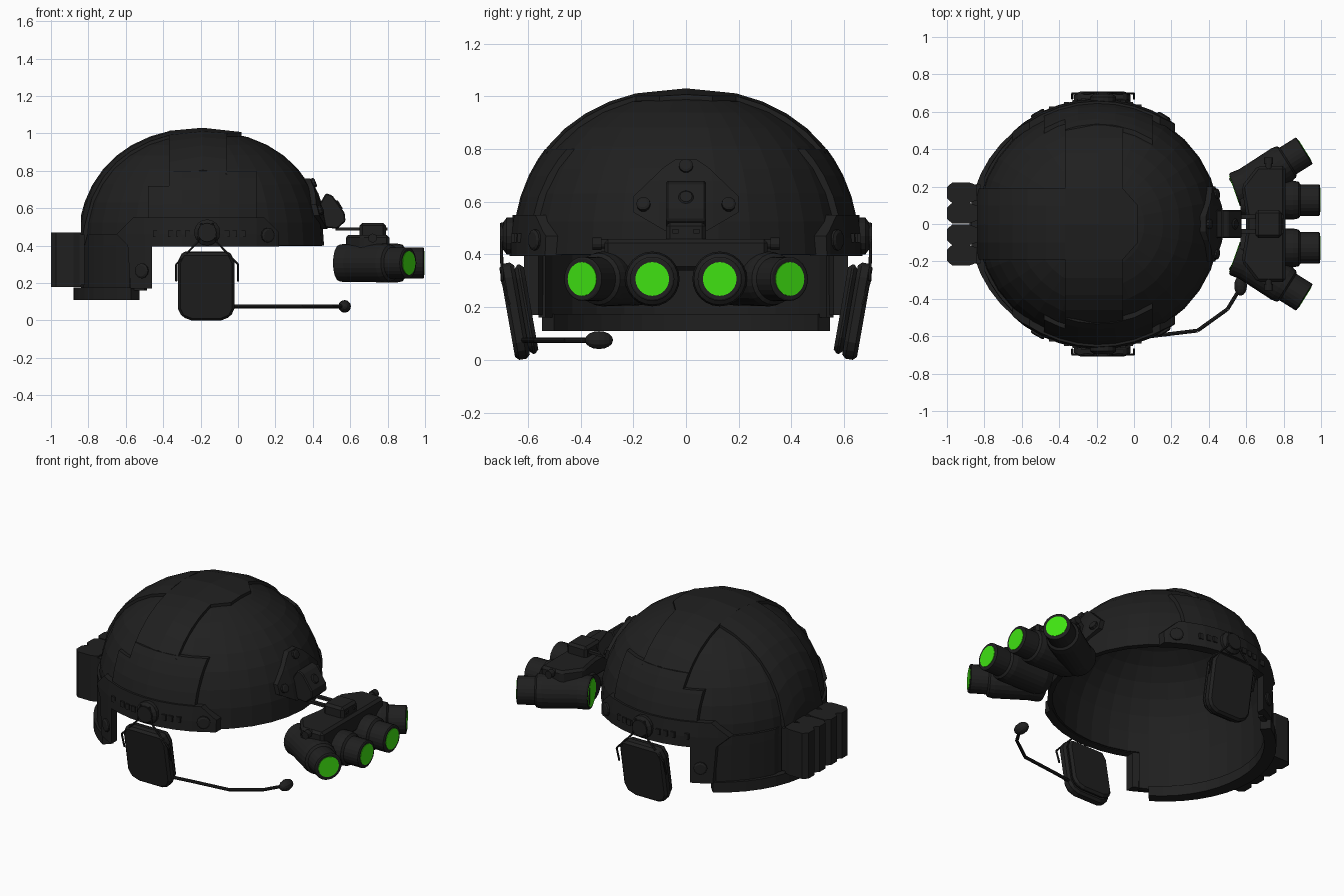
import bpy, bmesh
from math import sin, cos, pi, sqrt, hypot, radians
from mathutils import Vector, Matrix

if "Cube" in bpy.data.objects:
    bpy.data.objects.remove(bpy.data.objects["Cube"])

CX, RX, RY, BASE, H, E = -0.19, 0.65, 0.64, 0.40, 0.613, 2.2


def material(name, col):
    m = bpy.data.materials.new(name)
    m.diffuse_color = col
    m.use_nodes = True
    m.node_tree.nodes["Principled BSDF"].inputs["Base Color"].default_value = m.diffuse_color
    return m


DARK = material("matte_black", (0.014, 0.014, 0.014, 1))
GREEN = material("green_glass", (0.05, 0.76, 0.006, 1))


def add(name, bm, mirror=False, mat=DARK, bevel=0):
    bmesh.ops.recalc_face_normals(bm, faces=bm.faces[:])
    me = bpy.data.meshes.new(name)
    bm.to_mesh(me)
    bm.free()
    me.materials.append(mat)
    ob = bpy.data.objects.new(name, me)
    bpy.context.collection.objects.link(ob)
    if bevel:
        b = ob.modifiers.new("bevel", 'BEVEL')
        b.width, b.segments = bevel, 1
    if mirror:
        m = ob.modifiers.new("mirror", 'MIRROR')
        m.use_axis = (False, True, False)
        m.use_clip = False
        m.use_mirror_merge = False
    return ob


def lathe(bm, p, d, prof, n=20):
    """Closed turned form along direction d from p; prof = (distance, radius)."""
    d = Vector(d).normalized()
    q = d.to_track_quat('Z', 'Y')
    rings = [[bm.verts.new(Vector(p) + q @ Vector((r * cos(2*pi*i/n), r * sin(2*pi*i/n), t)))
              for i in range(n)] for t, r in prof]
    for a, b in zip(rings, rings[1:]):
        for i in range(n):
            bm.faces.new((a[i], a[(i+1) % n], b[(i+1) % n], b[i]))
    bm.faces.new(rings[0])
    bm.faces.new(rings[-1])


def pipe(bm, pts, r, n=8):
    for a, b in zip(pts, pts[1:]):
        a, b = Vector(a), Vector(b)
        lathe(bm, a, b - a, [(0, r), ((b - a).length, r)], n)


def prism(bm, pts, lo, hi, axis):
    """Extrude a 2D outline along an axis."""
    def v(u, w, t):
        return bm.verts.new({'x': (t, u, w), 'y': (u, t, w), 'z': (u, w, t)}[axis])
    a = [v(u, w, lo) for u, w in pts]
    b = [v(u, w, hi) for u, w in pts]
    for i in range(len(pts)):
        j = (i + 1) % len(pts)
        bm.faces.new((a[i], a[j], b[j], b[i]))
    bm.faces.new(a)
    bm.faces.new(b)


def box(bm, x0, x1, y0, y1, z0, z1):
    prism(bm, [(x0, y0), (x1, y0), (x1, y1), (x0, y1)], z0, z1, 'z')


def rho(z, s=0):
    t = min(1, max(0, (z - BASE) / (H + s)))
    return (1 - t**E)**(1/E)


def on_dome(u, w, axis, s):
    """Project a 2D point onto the dome, offset by s."""
    rx, ry = RX + s, RY + s
    if axis == 'y':
        return u, ry * sqrt(max(0, rho(w, s)**2 - ((u - CX)/rx)**2)), w
    if axis == 'x':
        return CX + rx * sqrt(max(0, rho(w, s)**2 - (u/ry)**2)), u, w
    q = min(1, hypot((u - CX)/rx, w/ry))
    return u, w, BASE + (H + s) * (1 - q**E)**(1/E)


def patch(name, pts, axis, s, cuts_u, cuts_w, mirror=False, sink=0.03):
    bm = bmesh.new()
    bm.faces.new([bm.verts.new((u, w, 0)) for u, w in pts])
    for cuts, no in ((cuts_u, (1, 0, 0)), (cuts_w, (0, 1, 0))):
        for c in cuts:
            bmesh.ops.bisect_plane(bm, geom=bm.verts[:] + bm.edges[:] + bm.faces[:],
                                   plane_co=Vector(no) * c, plane_no=no)
    old = bm.verts[:]
    ret = bmesh.ops.extrude_face_region(bm, geom=bm.faces[:])
    new = [g for g in ret['geom'] if isinstance(g, bmesh.types.BMVert)]
    for vs, o in ((old, s - sink), (new, s)):
        for v in vs:
            v.co = on_dome(v.co.x, v.co.y, axis, o)
    return add(name, bm, mirror)


# Helmet shell: faceted dome with a lower skirt at the rear only
bm = bmesh.new()
N = 32
prof = [(1, 0.16), (1, BASE)] + [(cos(k*pi/18)**(2/E), BASE + H*sin(k*pi/18)**(2/E)) for k in range(1, 9)]
rings = [[bm.verts.new((CX + RX*r*cos(2*pi*i/N), RY*r*sin(2*pi*i/N), z)) for i in range(N)] for r, z in prof]
for a, b in zip(rings, rings[1:]):
    for i in range(N):
        bm.faces.new((a[i], a[(i+1) % N], b[(i+1) % N], b[i]))
top = bm.verts.new((CX, 0, BASE + H))
for i in range(N):
    bm.faces.new((rings[-1][i], rings[-1][(i+1) % N], top))
low = [f for f in bm.faces if f.calc_center_median().z < BASE - 0.02]
geom = set(low) | {e for f in low for e in f.edges} | {v for f in low for v in f.verts}
bmesh.ops.bisect_plane(bm, geom=list(geom), plane_co=(-0.5, 0, 0), plane_no=(1, 0, 0))
bmesh.ops.delete(bm, geom=[f for f in bm.faces if f.calc_center_median().z < BASE - 0.02
                           and f.calc_center_median().x > -0.5], context='FACES')
shell = add("helmet_shell", bm)
sol = shell.modifiers.new("thickness", 'SOLIDIFY')
sol.thickness, sol.offset = 0.03, -1

# Rear lower trim strip
bm = bmesh.new()
arc = [pi - 0.985 + 1.97*i/14 for i in range(15)]
outer = [(CX + 0.69*cos(t), 0.655*sin(t)) for t in arc]
inner = [(CX + 0.61*cos(t), 0.60*sin(t)) for t in reversed(arc)]
prism(bm, outer + inner, 0.11, 0.175, 'z')
add("rear_trim", bm)

# Fabric pads
steps = [-0.8 + 0.1*i for i in range(12)]
patch("crown_pad", [(-0.37, -0.53), (-0.06, -0.53), (-0.06, -0.19), (0.02, -0.1), (0.02, 0.1),
                    (-0.06, 0.19), (-0.06, 0.53), (-0.37, 0.53)], 'z', 0.017,
      [-0.19], [-0.46, -0.38, -0.29, -0.19, 0, 0.19, 0.29, 0.38, 0.46])
patch("rear_pad", [(-0.84, -0.19), (-0.37, -0.19), (-0.37, 0.19), (-0.84, 0.19)], 'z', 0.015,
      [-0.82, -0.78, -0.72, -0.65, -0.57, -0.47], [-0.1, 0, 0.1])
patch("side_pad", [(-0.48, 0.54), (0.10, 0.54), (0.10, 0.80), (-0.37, 0.80), (-0.37, 0.72), (-0.48, 0.72)],
      'y', 0.018, steps, [0.62, 0.70, 0.76], True)
patch("rear_side_panel", [(-0.80, 0.17), (-0.58, 0.17), (-0.58, 0.46), (-0.80, 0.46)], 'y', 0.012,
      [-0.77, -0.72, -0.65], [0.40], True)

# Side rails with bolts and slots
patch("side_rail", [(-0.575, 0.17), (-0.46, 0.17), (-0.46, 0.395), (0.22, 0.395), (0.22, 0.47),
                    (0.14, 0.55), (-0.56, 0.55), (-0.65, 0.46), (-0.59, 0.40)], 'y', 0.03, steps, [0.46], True, 0.05)
bm = bmesh.new()
for x, z in ((-0.51, 0.265), (0.155, 0.455)):
    p = Vector(on_dome(x, z, 'y', 0.022))
    lathe(bm, p, (p.x - CX, p.y, 0), [(0, 0.04), (0.014, 0.04), (0.02, 0.03)], 12)
for x in (-0.44, -0.36, -0.315, -0.27, -0.06, -0.02, 0.025):
    p = on_dome(x, 0.46, 'y', 0.03)
    box(bm, x - 0.014, x + 0.014, p[1] - 0.02, p[1] + 0.006, 0.445, 0.48)
add("rail_fittings", bm, True)

# Headset: hub, wire arms, tilted ear cup and cushion
bm = bmesh.new()
lathe(bm, (-0.165, 0.65, 0.47), (0, 1, 0), [(0, 0.07), (0.03, 0.07), (0.045, 0.05), (0.055, 0.05)], 16)
add("headset_hub", bm, True)
bm = bmesh.new()
for s in (1, -1):
    pipe(bm, [(-0.165 + s*0.03, 0.697, 0.52), (-0.165 + s*0.05, 0.70, 0.42),
              (-0.165 + s*0.165, 0.697, 0.30), (-0.165 + s*0.165, 0.67, 0.21)], 0.006, 6)
add("headset_wires", bm, True)
half = [(0.08, -0.185), (0.13, -0.165), (0.152, -0.12), (0.152, 0.13), (0.125, 0.185)]
cup = half + [(-x, z) for x, z in reversed(half)]
tilt = Matrix.Translation((-0.17, 0.637, 0.187)) @ Matrix.Rotation(radians(-10), 4, 'X')
for name, k, y0, y1 in (("ear_cup", 1, -0.015, 0.042), ("ear_cushion", 0.93, -0.05, -0.014)):
    bm = bmesh.new()
    prism(bm, [(x*k, z*k) for x, z in cup], y0, y1, 'y')
    bmesh.ops.transform(bm, matrix=tilt, verts=bm.verts[:])
    add(name, bm, True, bevel=0.014)

# Microphone boom and tip on one side
bm = bmesh.new()
pipe(bm, [(-0.05, -0.62, 0.075), (0.09, -0.60, 0.075), (0.34, -0.57, 0.075), (0.5, -0.455, 0.075), (0.57, -0.34, 0.075)], 0.01)
add("mic_boom", bm)
bm = bmesh.new()
lathe(bm, (0.57, -0.33, 0.075), (0, 1, 0), [(-0.053*cos(pi*i/8), 0.033*sin(pi*i/8) + 0.001) for i in range(9)], 12)
add("mic_tip", bm)

# Rear battery pouch of four cells
bm = bmesh.new()
for y in (-0.167, -0.058, 0.058, 0.167):
    prism(bm, [(-1, y-0.03), (-1, y+0.03), (-0.972, y+0.055), (-0.88, y+0.055), (-0.84, y+0.04),
               (-0.84, y-0.04), (-0.88, y-0.055), (-0.972, y-0.055)], 0.18, 0.47, 'z')
box(bm, -0.87, -0.82, -0.21, 0.21, 0.19, 0.46)
add("battery_cells", bm)

# Front mounting plate, screws and hinge block
patch("mount_plate", [(-0.2, 0.56), (-0.08, 0.49), (0.08, 0.49), (0.2, 0.56), (0.2, 0.62), (0.085, 0.73),
                      (0.04, 0.76), (-0.04, 0.76), (-0.085, 0.73), (-0.2, 0.62)], 'x', 0.022, [-0.1, 0, 0.1], [0.6, 0.68])
bm = bmesh.new()
for y, z in ((0, 0.732), (0.16, 0.587), (-0.16, 0.587)):
    lathe(bm, on_dome(y, z, 'x', 0.015), (1, y, 0.4), [(0, 0.027), (0.018, 0.027), (0.022, 0.018)], 10)
add("mount_screws", bm)
bm = bmesh.new()
prism(bm, [(0.38, 0.69), (0.44, 0.63), (0.47, 0.68), (0.505, 0.668), (0.57, 0.575), (0.575, 0.53), (0.53, 0.49), (0.43, 0.50)],
      -0.075, 0.075, 'y')
lathe(bm, (0.53, 0, 0.61), (1, 0, 0.6), [(0, 0.03), (0.02, 0.03)], 10)
add("mount_hinge", bm, bevel=0.006)
bm = bmesh.new()
for y in (-0.04, 0.04):
    box(bm, 0.52, 0.80, y - 0.012, y + 0.012, 0.48, 0.496)
add("goggle_arm", bm)

# Goggle bridge housing, top box and end knobs
bm = bmesh.new()
prism(bm, [(0.60, -0.05), (0.575, -0.2), (0.66, -0.31), (0.81, -0.31), (0.81, 0.31), (0.66, 0.31), (0.575, 0.2), (0.60, 0.05)],
      0.34, 0.458, 'z')
add("goggle_bridge", bm, bevel=0.015)
bm = bmesh.new()
box(bm, 0.65, 0.79, -0.075, 0.075, 0.44, 0.522)
add("bridge_box", bm, bevel=0.015)
bm = bmesh.new()
lathe(bm, (0.72, 0.29, 0.44), (0, 1, 0), [(0, 0.018), (0.03, 0.018), (0.03, 0.024), (0.065, 0.024)], 12)
add("bridge_knob", bm, True)

# Four goggle tubes with two shared eyepieces and green lenses
Z = 0.307
a, e = radians(32), radians(19.5)
out, eye = Vector((cos(a), sin(a), 0)), Vector((cos(e), sin(e), 0))
tube = [(0, 0.085), (0.05, 0.1), (0.28, 0.104), (0.31, 0.098), (0.32, 0.084), (0.42, 0.084), (0.424, 0.078)]
ends = ((Vector((0.994, 0.128, Z)), Vector((1, 0, 0))), (Vector((0.912, 0.393, Z)), out))
bm, lens = bmesh.new(), bmesh.new()
for end, d in ends:
    lathe(bm, end - d*0.424, d, tube, 24)
    lathe(lens, end - d*0.01, d, [(0, 0.064), (0.013, 0.064)], 24)
c = Vector((0.54, 0.177, Z))
lathe(bm, c, eye, [(0, 0.095), (0.01, 0.1), (0.07, 0.102), (0.12, 0.095)], 24)
lathe(lens, c - eye*0.003, eye, [(0, 0.085), (0.01, 0.085)], 24)
add("goggle_tubes", bm, True)
add("goggle_lenses", lens, True, GREEN)
